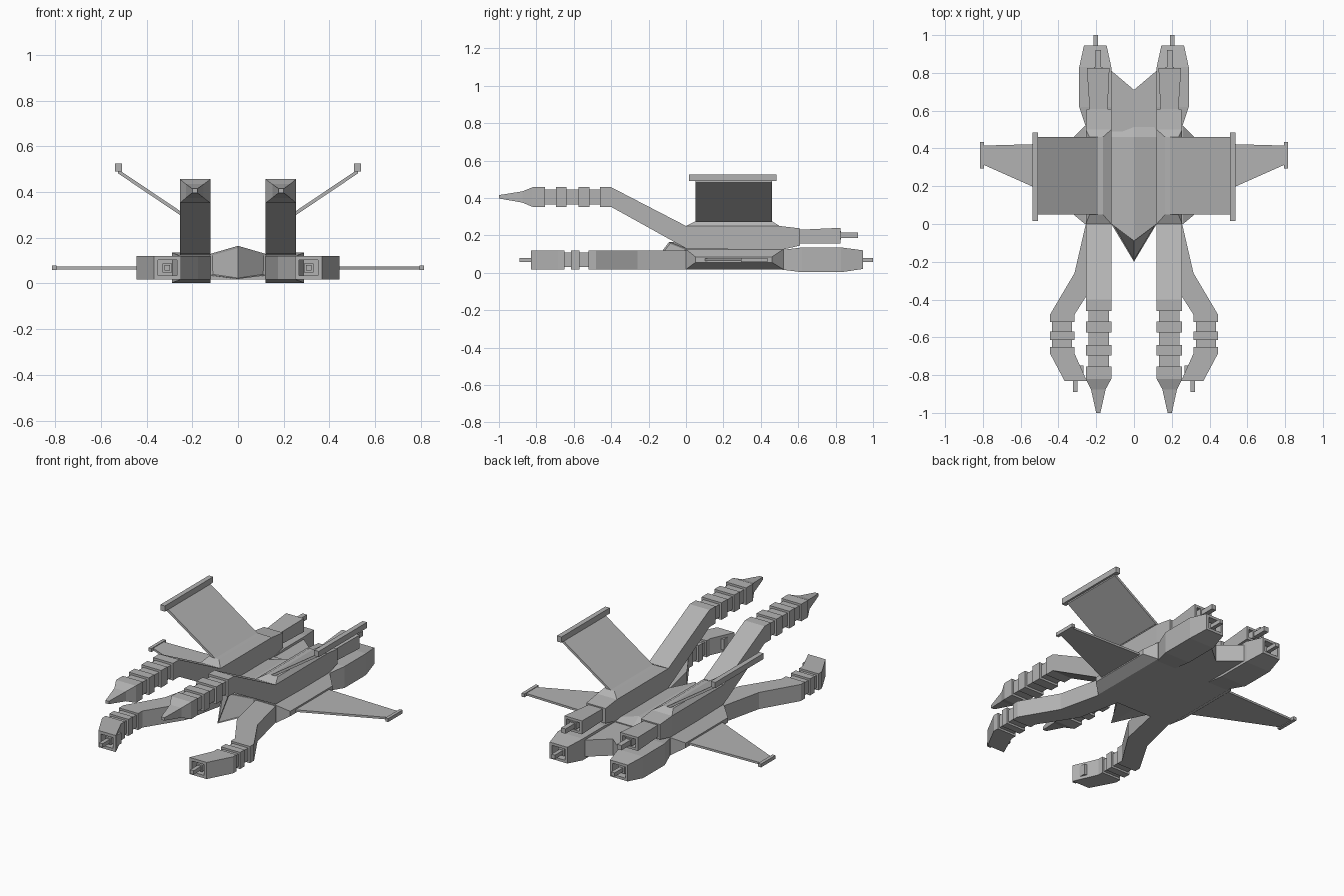
import bpy, bmesh

cube = bpy.data.objects.get("Cube")
if cube:
    bpy.data.objects.remove(cube)

grey = bpy.data.materials.new("hull_grey")
grey.use_nodes = True
TONE = (0.45, 0.45, 0.45, 1)
grey.diffuse_color = TONE
grey.node_tree.nodes["Principled BSDF"].inputs["Base Color"].default_value = TONE


def loft(name, loops, mirror=True, edit=None):
    """Skin a row of matching loops, cap both ends, optionally mirror in x."""
    bm = bmesh.new()
    rings = [[bm.verts.new(p) for p in loop] for loop in loops]
    for a, b in zip(rings, rings[1:]):
        for i in range(len(a)):
            j = (i + 1) % len(a)
            bm.faces.new((a[i], a[j], b[j], b[i]))
    bm.faces.new(rings[0])
    bm.faces.new(rings[-1])
    bmesh.ops.recalc_face_normals(bm, faces=bm.faces)
    if edit:
        edit(bm)
    mesh = bpy.data.meshes.new(name)
    bm.to_mesh(mesh)
    bm.free()
    mesh.materials.append(grey)
    obj = bpy.data.objects.new(name, mesh)
    bpy.context.collection.objects.link(obj)
    if mirror:
        obj.modifiers.new("Mirror", 'MIRROR').use_mirror_merge = False
    return obj


def along_y(y, x0, x1, z0, z1):
    return [(x0, y, z0), (x1, y, z0), (x1, y, z1), (x0, y, z1)]


def along_x(x, y0, y1, z0, z1):
    return [(x, y0, z0), (x, y1, z0), (x, y1, z1), (x, y0, z1)]


def along_z(z, x0, x1, y0, y1):
    return [(x0, y0, z), (x1, y0, z), (x1, y1, z), (x0, y1, z)]


def ribs(spans, x0, x1, z0, z1, gap):
    """Full-size collars with thinner necks between them."""
    out = []
    for k, (a, b) in enumerate(spans):
        if k:
            out.append(along_y(a, x0 + gap, x1 - gap, z0 + gap, z1 - gap))
        out += [along_y(y, x0, x1, z0, z1) for y in (a, b)]
        if k < len(spans) - 1:
            out.append(along_y(b, x0 + gap, x1 - gap, z0 + gap, z1 - gap))
    return out


def mouth(y, depth, x0, x1, z0, z1, rim):
    """Square end opening with a sunken floor."""
    inner = (x0 + rim, x1 - rim, z0 + rim, z1 - rim)
    return [along_y(y, x0, x1, z0, z1), along_y(y, *inner), along_y(y + depth, *inner)]


def barrel(name, x, z, y0, y1, r0, r1):
    mid = (y0 + y1) / 2
    loft(name, [along_y(y, x - r, x + r, z - r, z + r)
                for y, r in ((y0, r0), (mid, r0), (mid, r1), (y1, r1))])


# Main hull slab with chamfered flanks
loft("main_hull", [along_x(-0.32, 0.05, 0.46, 0.055, 0.085),
                   along_x(-0.26, 0, 0.52, 0.018, 0.125),
                   along_x(0.26, 0, 0.52, 0.018, 0.125),
                   along_x(0.32, 0.05, 0.46, 0.055, 0.085)], False)

# Notched web between the rear pods
loft("rear_web", [along_x(-0.13, 0.5, 0.82, 0.018, 0.12),
                  along_x(0, 0.5, 0.71, 0.018, 0.12),
                  along_x(0.13, 0.5, 0.82, 0.018, 0.12)], False)


# Pointed cockpit with sunken front panes
def sink_panes(bm):
    panes = [f for f in bm.faces if f.normal.y < -0.3 and abs(f.normal.x) < 0.95]
    bmesh.ops.inset_individual(bm, faces=panes, thickness=0.01, depth=-0.005)


def cockpit_rib(x, front_top, front_low, top, low):
    return [(x, front_top, top), (x, 0.46, top), (x, 0.52, 0.12),
            (x, 0.52, 0.03), (x, front_low, low)]


loft("cockpit", [cockpit_rib(-0.12, 0, 0, 0.13, 0.035),
                 cockpit_rib(0, -0.09, -0.2, 0.165, 0.02),
                 cockpit_rib(0.12, 0, 0, 0.13, 0.035)], False, sink_panes)

# Upper booms: rear gun housing, body, rising neck, ribbed collars, nose
boom = mouth(0.825, -0.08, 0.13, 0.25, 0.157, 0.24, 0.015)[::-1]
boom += [along_y(0.61, 0.14, 0.235, 0.157, 0.23),
         along_y(0.61, 0.12, 0.25, 0.145, 0.237),
         along_y(0.5, 0.12, 0.255, 0.12, 0.25),
         along_y(0, 0.12, 0.255, 0.13, 0.25)]
boom += ribs([(-0.4, -0.46), (-0.515, -0.575), (-0.64, -0.695), (-0.755, -0.82)],
             0.12, 0.255, 0.352, 0.457, 0.013)
boom += [along_y(-0.875, 0.15, 0.228, 0.375, 0.435),
         along_y(-1, 0.178, 0.2, 0.397, 0.415)]
loft("upper_boom", boom)
loft("boom_spine", [along_z(0.24, 0.12, 0.255, 0, 0.5),
                    along_z(0.25, 0.12, 0.255, 0, 0.5),
                    along_z(0.275, 0.165, 0.235, 0.05, 0.46)])
barrel("upper_rear_gun", 0.19, 0.2, 0.74, 0.92, 0.022, 0.015)

# Upper wings and their tip rails
loft("upper_wing", [along_x(0.18, 0.05, 0.46, 0.25, 0.268),
                    along_x(0.525, 0.05, 0.46, 0.482, 0.5)])
loft("upper_wing_rail", [along_x(x, 0.015, 0.485, 0.49, 0.525) for x in (0.508, 0.538)])

# Lower wings and their tip rails
loft("lower_wing", [along_x(0.26, 0.075, 0.43, 0.062, 0.075),
                    along_x(0.8, 0.315, 0.415, 0.062, 0.075)])
loft("lower_wing_rail", [along_x(x, 0.295, 0.435, 0.058, 0.079) for x in (0.795, 0.815)])

# Rear pods with open ends
pod = [along_y(0.5, 0.12, 0.25, 0.018, 0.12),
       along_y(0.62, 0.12, 0.29, 0.003, 0.135),
       along_y(0.83, 0.12, 0.29, 0.003, 0.135)]
pod += mouth(0.945, -0.1, 0.145, 0.265, 0.02, 0.12, 0.016)
loft("rear_pod", pod)
barrel("rear_pod_gun", 0.203, 0.068, 0.84, 1.0, 0.022, 0.012)

# Lower front arms: elbowed, ribbed, ending in open muzzles
arm = [along_y(0.02, 0.12, 0.255, 0.018, 0.12),
       along_y(0, 0.12, 0.255, 0.018, 0.12),
       along_y(-0.26, 0.175, 0.315, 0.018, 0.12)]
arm += ribs([(-0.48, -0.52), (-0.57, -0.615), (-0.65, -0.685)],
            0.315, 0.445, 0.018, 0.12, 0.012)
arm += mouth(-0.83, 0.08, 0.25, 0.368, 0.018, 0.12, 0.018)
loft("lower_arm", arm)
barrel("lower_arm_gun", 0.31, 0.068, -0.75, -0.89, 0.02, 0.012)
